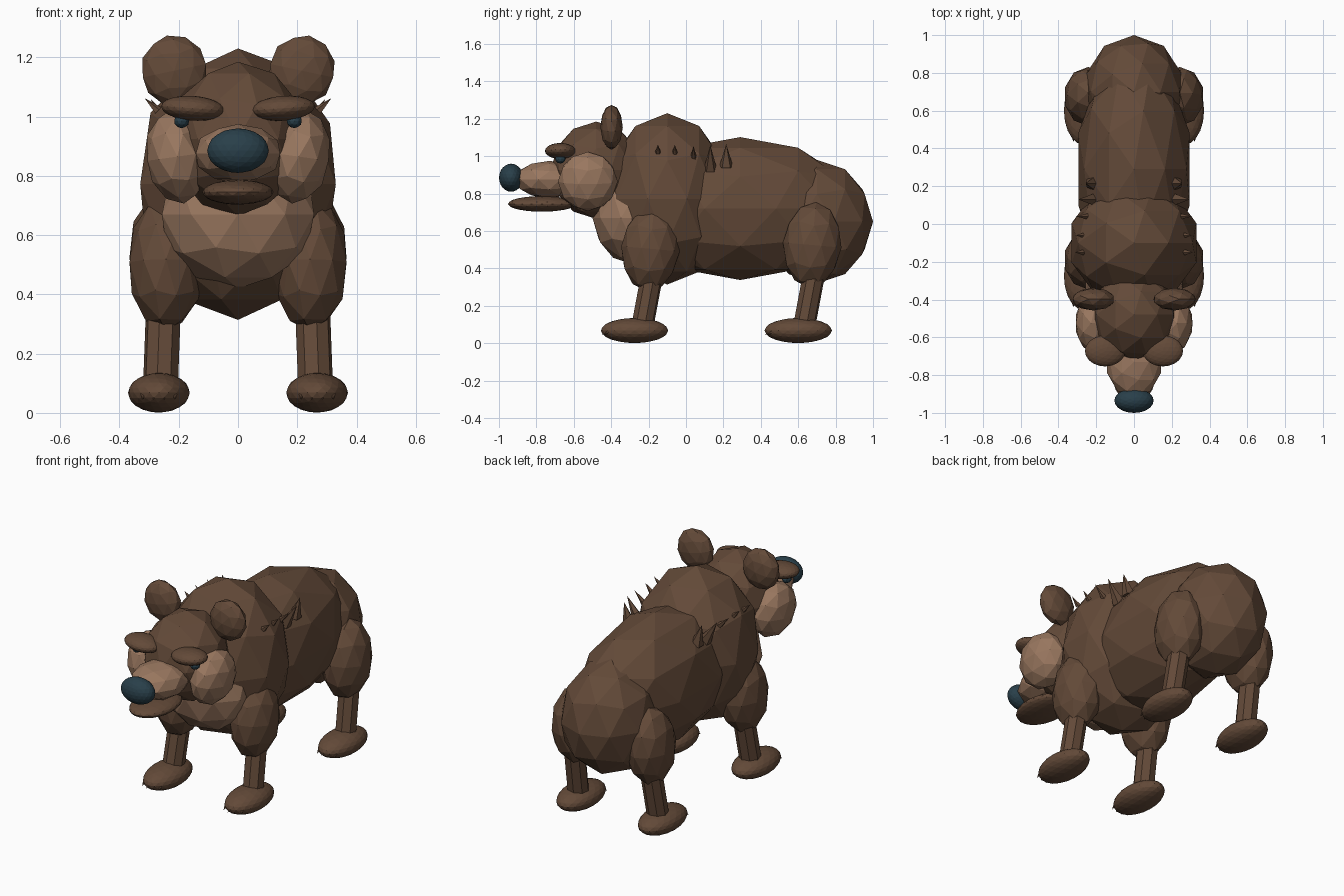
import bpy
import math
from mathutils import Vector

default = bpy.data.objects.get("Cube")
if default:
    bpy.data.objects.remove(default, do_unlink=True)


def material(name, rgb):
    mat = bpy.data.materials.new(name)
    mat.use_nodes = True
    mat.diffuse_color = (*rgb, 1)
    mat.node_tree.nodes["Principled BSDF"].inputs["Base Color"].default_value = (*rgb, 1)
    mat.node_tree.nodes["Principled BSDF"].inputs["Roughness"].default_value = 0.9
    return mat


BROWN = material("brown fur", (0.125, 0.068, 0.04))
TAN = material("tan fur", (0.32, 0.185, 0.115))
TEAL = material("dark teal", (0.022, 0.05, 0.068))


def blob(name, center, radii, mat=BROWN, detail=2, tilt=(0, 0, 0)):
    """Faceted ellipsoid."""
    bpy.ops.mesh.primitive_ico_sphere_add(
        subdivisions=detail, radius=1, location=center,
        rotation=[math.radians(a) for a in tilt])
    obj = bpy.context.object
    obj.name = name
    obj.scale = radii
    obj.data.materials.append(mat)
    return obj


def taper(name, start, end, r1, r2, sides, mat=BROWN):
    """Straight cone or rod from start to end."""
    a, b = Vector(start), Vector(end)
    bpy.ops.mesh.primitive_cone_add(vertices=sides, radius1=r1, radius2=r2,
                                    depth=(b - a).length, location=(a + b) / 2)
    obj = bpy.context.object
    obj.name = name
    obj.rotation_euler = (b - a).to_track_quat("Z", "Y").to_euler()
    obj.data.materials.append(mat)
    return obj


# Trunk
blob("barrel", (0, 0.29, 0.72), (0.31, 0.62, 0.382))
blob("rump", (0, 0.70, 0.65), (0.268, 0.30, 0.33))
blob("shoulder_hump", (0, -0.10, 0.772), (0.347, 0.34, 0.458))
blob("chest", (0, -0.28, 0.67), (0.27, 0.22, 0.25), TAN)

# Head
blob("head", (0, -0.48, 0.925), (0.232, 0.245, 0.26))
blob("snout", (0, -0.73, 0.875), (0.15, 0.19, 0.10), TAN)
blob("nose", (0, -0.935, 0.885), (0.104, 0.065, 0.075), TEAL, 3)
blob("jaw", (0, -0.77, 0.745), (0.12, 0.182, 0.042), BROWN, 3)

for side, s in (("left", 1), ("right", -1)):
    # Face
    blob(side + "_cheek", (s * 0.205, -0.525, 0.865), (0.107, 0.16, 0.16), TAN,
         tilt=(0, s * 8, 0))
    blob(side + "_ear", (s * 0.215, -0.398, 1.155), (0.114, 0.06, 0.121),
         tilt=(0, s * 12, 0))
    blob(side + "_brow", (s * 0.153, -0.672, 1.028), (0.107, 0.082, 0.042), BROWN, 3,
         tilt=(0, s * -4, 0))
    blob(side + "_eye", (s * 0.19, -0.672, 0.985), (0.026, 0.028, 0.024), TEAL)

    # Legs
    for end, y, foot_y, top in (("front", -0.19, -0.275, 0.505), ("rear", 0.675, 0.60, 0.525)):
        name = side + "_" + end
        blob(name + "_thigh", (s * 0.243, y, top), (0.129, 0.157, 0.23), tilt=(-5, 0, 0))
        taper(name + "_shin", (s * 0.25, y + 0.015, 0.40), (s * 0.262, y - 0.045, 0.08),
              0.06, 0.06, 8)
        blob(name + "_foot", (s * 0.267, foot_y, 0.068), (0.104, 0.18, 0.067), BROWN, 3)
        for i in range(4):
            x = s * 0.267 + (i - 1.5) * 0.036
            y0 = foot_y - 0.145 + abs(i - 1.5) * 0.012
            taper(f"{name}_claw_{i + 1}", (x, y0, 0.07), (x, y0 - 0.038, 0.045),
                  0.014, 0, 6)

    # Fur tufts along the back of the shoulders: y, base x, base z, tip x, tip z, radius
    tufts = ((-0.15, 0.27, 1.02, 0.315, 1.062, 0.016),
             (-0.06, 0.26, 1.01, 0.31, 1.06, 0.018),
             (0.04, 0.21, 0.96, 0.31, 1.055, 0.027),
             (0.13, 0.215, 0.93, 0.295, 1.06, 0.036),
             (0.215, 0.22, 0.945, 0.255, 1.065, 0.038))
    for i, (y, x0, z0, x1, z1, r) in enumerate(tufts):
        taper(f"{side}_tuft_{i + 1}", (s * x0, y, z0), (s * x1, y, z1), r, 0, 5)
